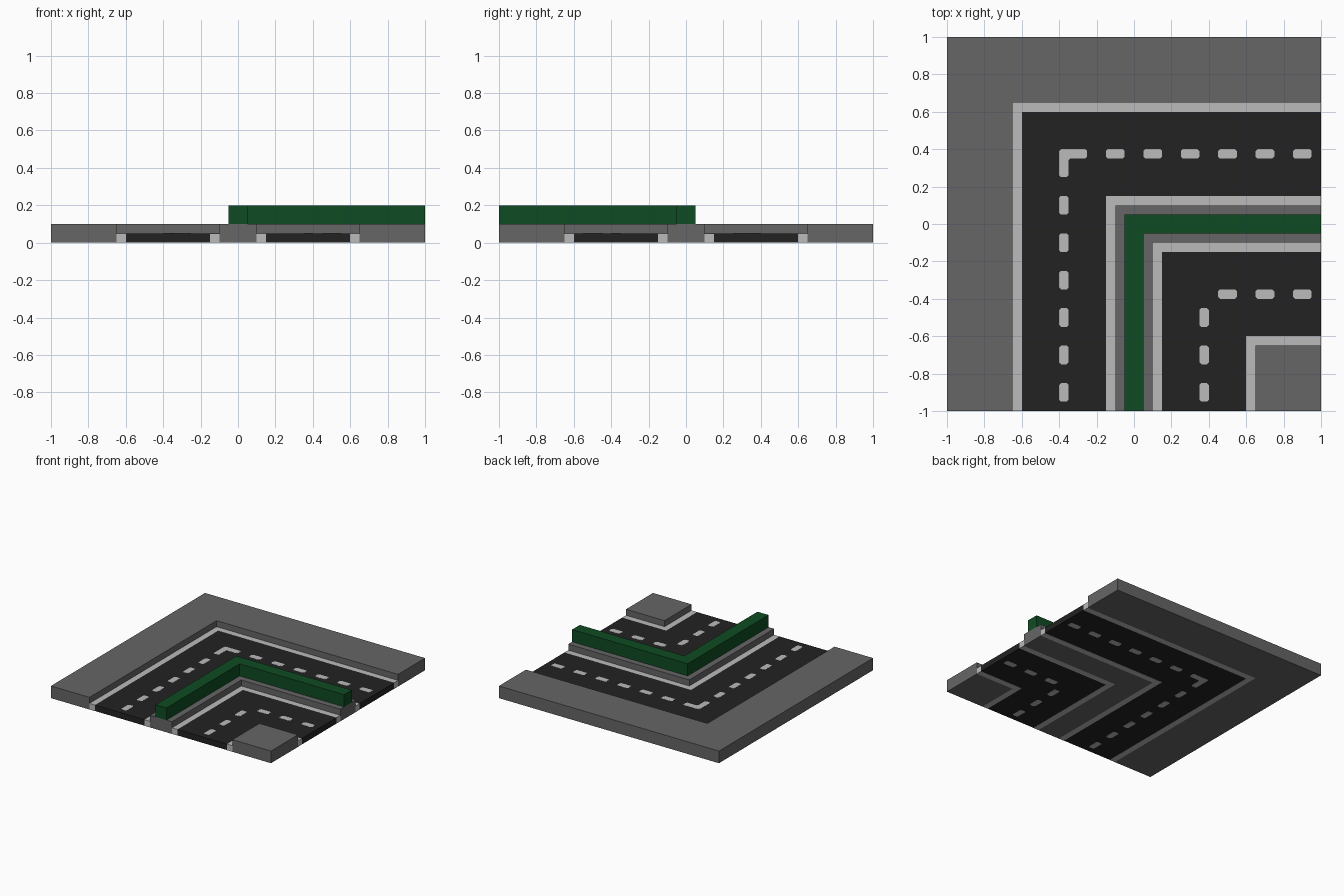
import bpy, bmesh

if "Cube" in bpy.data.objects:
    bpy.data.objects.remove(bpy.data.objects["Cube"])


def material(name, rgb):
    m = bpy.data.materials.new(name)
    m.diffuse_color = (*rgb, 1)
    m.use_nodes = True
    m.node_tree.nodes["Principled BSDF"].inputs["Base Color"].default_value = m.diffuse_color
    return m


GREY = material("pavement grey", (0.133, 0.133, 0.133))
BLACK = material("asphalt black", (0.016, 0.016, 0.016))
WHITE = material("kerb light grey", (0.497, 0.497, 0.497))
GREEN = material("hedge green", (0.0045, 0.071, 0.017))


def prism(name, pts, z0, z1, mat, chamfer=0):
    """Extrude a flat outline from z0 to z1, optionally cutting its upright corners."""
    bm = bmesh.new()
    face = bm.faces.new([bm.verts.new((x, y, z0)) for x, y in pts])
    if chamfer:
        bmesh.ops.bevel(bm, geom=bm.verts[:], offset=chamfer, segments=1,
                        affect='VERTICES')
    ext = bmesh.ops.extrude_face_region(bm, geom=bm.faces[:], use_keep_orig=True)
    bmesh.ops.translate(bm, vec=(0, 0, z1 - z0),
                        verts=[g for g in ext["geom"] if isinstance(g, bmesh.types.BMVert)])
    bmesh.ops.recalc_face_normals(bm, faces=bm.faces[:])
    me = bpy.data.meshes.new(name)
    bm.to_mesh(me)
    bm.free()
    me.materials.append(mat)
    ob = bpy.data.objects.new(name, me)
    bpy.context.collection.objects.link(ob)
    return ob


def band(name, a, b, z0, z1, mat, end=1.0, chamfer=0):
    """L-shaped strip between offsets a (outer) and b (inner) from the diagonal corner."""
    pts = [(-a, -end), (-b, -end), (-b, b), (end, b), (end, a), (-a, a)]
    return prism(name, pts, z0, z1, mat, chamfer)


# Raised pavements, median and hedge
band("outer_pavement", 1.0, 0.65, 0, 0.1, GREY)
band("median", 0.1, -0.1, 0, 0.1, GREY)
band("hedge", 0.05, -0.05, 0.1, 0.2, GREEN)
prism("inner_pavement", [(0.65, -1), (1, -1), (1, -0.65), (0.65, -0.65)], 0, 0.1, GREY)

# Kerb strips
for i, a in enumerate((0.65, 0.15, -0.10, -0.60)):
    band(f"kerb_{i + 1}", a, a - 0.05, 0, 0.05, WHITE)

# Two carriageways
band("outer_road", 0.60, 0.15, 0.001, 0.05, BLACK)
band("inner_road", -0.15, -0.60, 0.001, 0.05, BLACK)

# Lane dashes, mirrored across the diagonal, showing above and below
DASH_Z = (0, 0.051)
for label, c, start in (("outer", 0.35, -0.15), ("inner", -0.40, 0.45)):
    n = round((0.85 - start) / 0.2) + 1
    for i in range(n):
        s = start + 0.2 * i
        pts = [(s, c), (s + 0.1, c), (s + 0.1, c + 0.05), (s, c + 0.05)]
        prism(f"{label}_dash_across_{i + 1}", pts, *DASH_Z, WHITE, 0.01)
        prism(f"{label}_dash_along_{i + 1}", [(-y, -x) for x, y in pts],
              *DASH_Z, WHITE, 0.01)
band_pts = [(-0.40, 0.25), (-0.35, 0.25), (-0.35, 0.35),
            (-0.25, 0.35), (-0.25, 0.40), (-0.40, 0.40)]
prism("corner_dash", band_pts, *DASH_Z, WHITE, 0.01)
